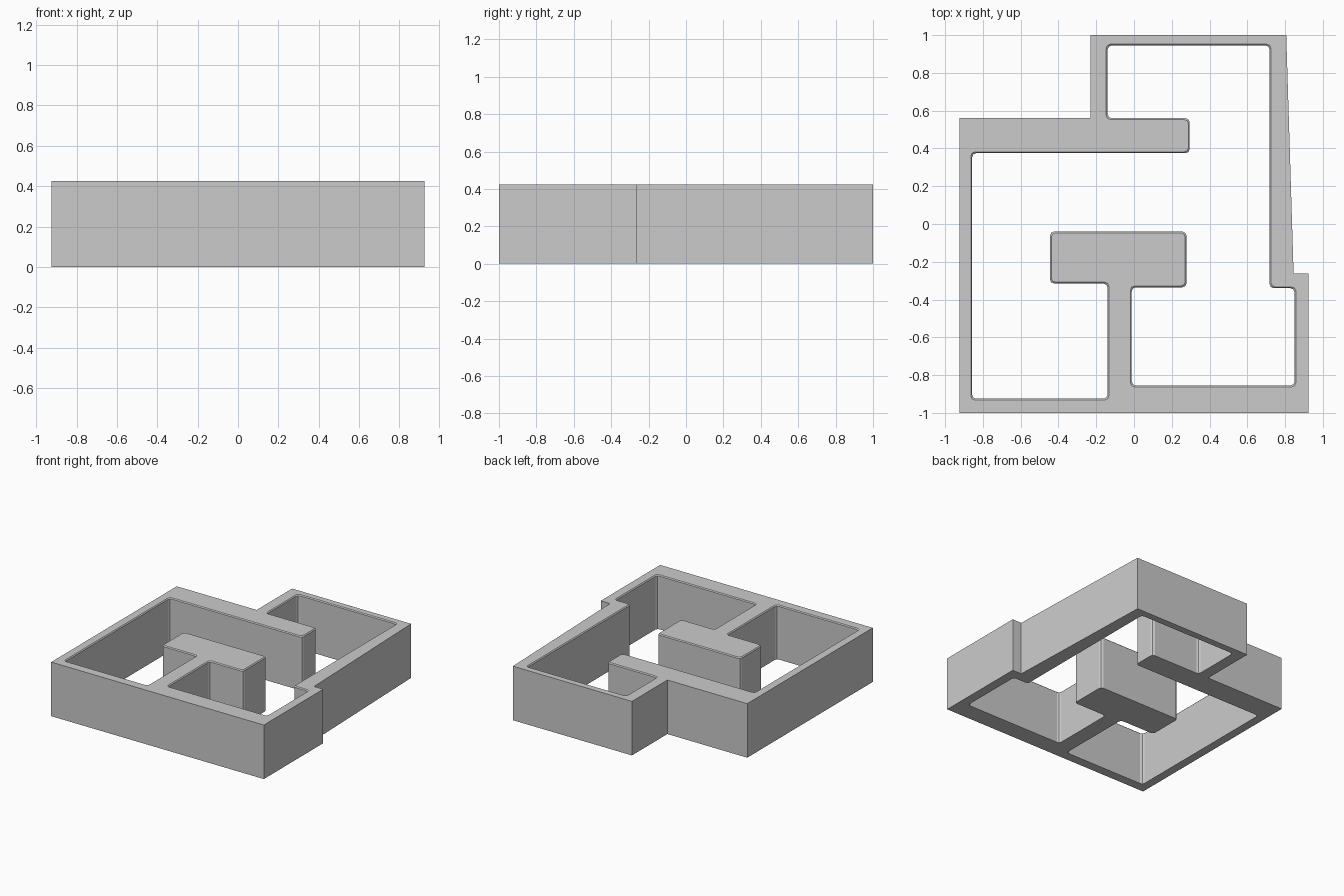
import bpy, bmesh
from mathutils import Vector

if "Cube" in bpy.data.objects:
    bpy.data.objects.remove(bpy.data.objects["Cube"])

HEIGHT, CHAMFER, RADIUS = 0.425, 0.007, 0.022

# Plan of the outer walls, counter-clockwise
OUTER = [(-0.925, -1), (0.925, -1), (0.925, -0.262), (0.845, -0.262),
         (0.806, 1), (-0.23, 1), (-0.23, 0.56), (-0.925, 0.56)]

# Plan of the open rooms, counter-clockwise round the void
INNER = [(-0.857, -0.925), (-0.14, -0.925), (-0.14, -0.315), (-0.445, -0.315),
         (-0.445, -0.04), (0.278, -0.04), (0.278, -0.335), (-0.012, -0.335),
         (-0.012, -0.855), (0.85, -0.855), (0.85, -0.34), (0.718, -0.34),
         (0.718, 0.945), (-0.14, 0.945), (-0.14, 0.56), (0.295, 0.56),
         (0.295, 0.375), (-0.857, 0.375)]


def rounded(points, grow=0.0):
    """Offset a square-cornered loop into the walls and round its corners."""
    pts = [Vector(p) for p in points]
    result = []
    for i, p in enumerate(pts):
        a = (p - pts[i - 1]).normalized()
        b = (pts[(i + 1) % len(pts)] - p).normalized()
        c = p + grow * Vector((a.y + b.y, -a.x - b.x))
        start, end = c - a * RADIUS, c + b * RADIUS
        middle = c + (b - a) * RADIUS * 0.293
        result += [start, middle, end]
    return result


def ring(bm, points, z):
    return [bm.verts.new((p[0], p[1], z)) for p in points]


def bridge(bm, low, high):
    for i in range(len(low)):
        bm.faces.new((low[i - 1], low[i], high[i], high[i - 1]))


def loop_edges(bm, loop):
    return [bm.edges.get((loop[i - 1], loop[i])) for i in range(len(loop))]


bm = bmesh.new()
# Outer wall faces
outer_low, outer_high = ring(bm, OUTER, 0), ring(bm, OUTER, HEIGHT)
bridge(bm, outer_low, outer_high)

# Room wall faces with a fine chamfer round the top edge
inner_low = ring(bm, rounded(INNER), 0)
inner_mid = ring(bm, rounded(INNER), HEIGHT - CHAMFER)
inner_high = ring(bm, rounded(INNER, CHAMFER), HEIGHT)
bridge(bm, inner_low, inner_mid)
bridge(bm, inner_mid, inner_high)

# Flat top and underside
for outside, inside, z in ((outer_low, inner_low, -1), (outer_high, inner_high, 1)):
    bmesh.ops.triangle_fill(bm, use_beauty=True, normal=(0, 0, z),
                            edges=loop_edges(bm, outside) + loop_edges(bm, inside))
bmesh.ops.recalc_face_normals(bm, faces=bm.faces[:])

mesh = bpy.data.meshes.new("floor_plan_walls")
bm.to_mesh(mesh)
bm.free()
walls = bpy.data.objects.new("floor_plan_walls", mesh)
bpy.context.collection.objects.link(walls)
